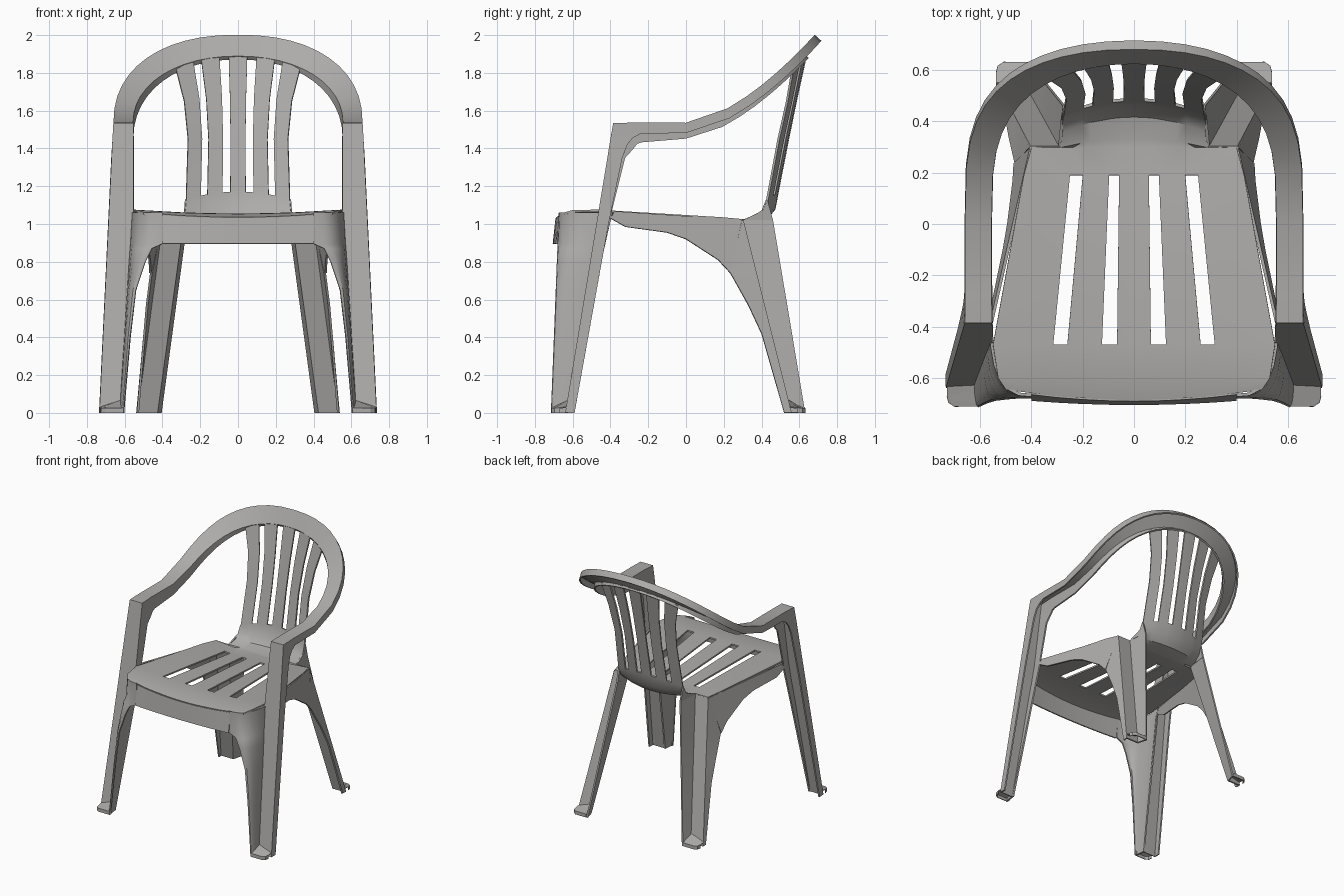
import bpy, math

if "Cube" in bpy.data.objects:
    bpy.data.objects.remove(bpy.data.objects["Cube"])

plastic = bpy.data.materials.new("grey plastic")
plastic.diffuse_color = (0.42, 0.41, 0.40, 1)
plastic.use_nodes = True
plastic.node_tree.nodes["Principled BSDF"].inputs["Base Color"].default_value = plastic.diffuse_color


def make(name, verts, faces, thick=0.012):
    """Half shell at +x, mirrored and given thickness."""
    me = bpy.data.meshes.new(name)
    me.from_pydata(verts, [], faces)
    me.materials.append(plastic)
    ob = bpy.data.objects.new(name, me)
    bpy.context.collection.objects.link(ob)
    m = ob.modifiers.new("mirror", 'MIRROR')
    m.use_clip = True
    m.merge_threshold = 0.0005
    s = ob.modifiers.new("thickness", 'SOLIDIFY')
    s.thickness = thick
    s.offset = 0
    bpy.ops.object.select_all(action='DESELECT')
    ob.select_set(True)
    bpy.context.view_layer.objects.active = ob
    bpy.ops.object.convert(target='MESH')
    bpy.ops.object.shade_smooth_by_angle(angle=math.radians(32))


def loft(name, rows, skip=lambda r, c: False):
    """Sheet through rows of equal point counts; skip leaves holes."""
    n = len(rows[0])
    verts = [p for row in rows for p in row]
    faces = [(r*n+c, r*n+c+1, (r+1)*n+c+1, (r+1)*n+c)
             for r in range(len(rows)-1) for c in range(n-1) if not skip(r, c)]
    make(name, verts, faces)


def lerp(a, b, t):
    return tuple(p + (q-p)*t for p, q in zip(a, b))


# seat and slatted back: half width, edge y and z, bow at the centre in y and z
shell = [
    (.50, -.645, 1.055, -.04, -.025),
    (.53, -.60, 1.068, 0, -.02),
    (.55, -.47, 1.07, 0, -.02),
    (.43, .19, 1.03, 0, -.02),
    (.40, .30, 1.02, 0, -.02),
    (.29, .302, 1.02, .03, -.02),
    (.285, .36, 1.035, .06, -.015),
    (.28, .405, 1.07, .063, .01),
    (.275, .43, 1.13, .055, .04),
    (.265, .49, 1.45, .05, 0),
    (.285, .535, 1.65, .05, .02),
    (.33, .565, 1.825, .07, .07),
]
rows = []
for r, (hw, ye, ze, dy, dz) in enumerate(shell):
    if r < 5:   # seat slots taper towards the back
        cols = lerp((.066, .125, .26, .315), (.058, .097, .20, .25), (ye+.47)/.66)
    else:       # back slots keep their share of the width
        cols = [hw*f for f in (.15, .30, .59, .72)]
    rows.append([(x, ye+dy*(1-(x/hw)**2), ze+dz*(1-(x/hw)**2)) for x in (0, *cols, hw)])
loft("seat_and_back", rows, lambda r, c: c in (1, 3) and (r == 2 or r >= 8))

# front apron under the seat edge
xs = [.1*k for k in range(5)]
loft("front_apron", [[(x, -.685+.16*x*x, 1.03+.1*x*x) for x in xs],
                     [(x, -.70+.1*x*x, .895) for x in xs]])

# front leg panel: curves from the arched inner edge round to the strip
rows = []
for x, z in ((.40, 1.06), (.40, .895), (.455, .87), (.49, .80), (.54, .65), (.57, .40), (.605, 0)):
    a = (x, -.71+.04*z, z)
    b = lerp((.615, -.71, z), (.56, -.68, z), z/1.06)
    c = lerp((.622, -.63, z), (.557, -.39, z), z/1.06)
    rows.append([lerp(lerp(a, b, k/6), lerp(b, c, k/6), k/6) for k in range(7)])
loft("front_leg_panel", rows)


# front leg strip, armrest and hoop: one channel with an outer and an inner lip
def section(o, i, do, di):
    return [(o[0], o[1]+do[0], o[2]+do[1]), o, i, (i[0], i[1]+di[0], i[2]+di[1])]


rows = []
for z, a, ad, b, bd in ((0, .045, 0, .01, 0), (1, .06, 0, .06, 0), (1.35, .075, 0, .09, 0),
                        (1.45, .085, -.03, .11, -.06), (1.53, .10, -.075, .125, -.105)):
    y = -.635 + .165*z
    rows.append(section((.73-.048*z, y, z), (.62-.063*min(z, 1), y, z), (a, ad), (b, bd)))
rows.append(section((.655, -.27, 1.533), (.56, -.27, 1.533), (.03, -.055), (.04, -.10)))
steps = 12
for k in range(steps+1):
    t = k/steps
    ang = t*math.pi/2
    co, si = max(math.cos(ang), 0) if k < steps else 0, math.sin(ang)

    def arch(width, height, depth, n):
        h = si**(2/n)
        return (width*co**(2/n), depth*h**.625, 1.532+height*h)
    rows.append(section(arch(.655, .464, .682, 2.25), arch(.56, .358, .63, 2.1),
                        (.03*t**.5, -.05+.02*t), (.015*t**.5, -.015-.065*(1-t)**2)))
loft("arm_and_hoop_frame", rows)

# side skirt below the seat edge, deepening towards the rear leg
rows = [[], []]
for k, (y, z) in enumerate(((-.40, 1.03), (-.32, .985), (-.1, .955), (0, .92), (.17, .81), (.235, .74))):
    p = lerp((.555, -.38, 1.067), (.40, .30, 1.02), k/5)
    x = lerp((.555,), (.40,), (y+.38)/.68)[0]
    rows[0].append(p)
    rows[1].append((x+.16*(1.05-z), y, z))
loft("side_skirt", rows)

# rear leg: side panel, rear-facing strip and inner panel form an angled channel
lines = [((.40, .30, 1.02), (.535, .555, 0)),
         ((.29, .30, 1.02), (.43, .555, 0)),
         ((.272, .46, 1.02), (.41, .63, 0))]
rows = []
for p in ((.405, .295, 1.02), (.46, .235, .74), (.482, .33, .57), (.495, .40, .42), (.53, .52, 0)):
    rows.append([p] + [lerp(a, b, 1-p[2]/1.02) for a, b in lines])
loft("rear_leg", rows)

# gusset between the rear leg and the back
make("back_gusset", [(.29, .30, 1.02), (.28, .405, 1.07), (.275, .43, 1.13), (.272, .46, 1.02)],
     [(0, 1, 2, 3)])

# feet: sloped toes with a low rim; the rear foot is the front one turned round
toe = [(.605, -.69), (.61, -.71), (.70, -.71), (.722, -.695), (.728, -.67)]
for name, dx, sy, dy in (("front_foot", 0, 1, 0), ("rear_foot", -.192, -1, -.08)):
    pts = [(.73, -.625, .03), (.62, -.625, .065)]
    pts += [(x, y, .025) for x, y in toe] + [(x, y, 0) for x, y in toe]
    n = len(toe)
    faces = [tuple(range(n+2))] + [(2+k, 2+n+k, 3+n+k, 3+k) for k in range(n-1)]
    make(name, [(x+dx, sy*y+dy, z) for x, y, z in pts], faces, 0.006)
